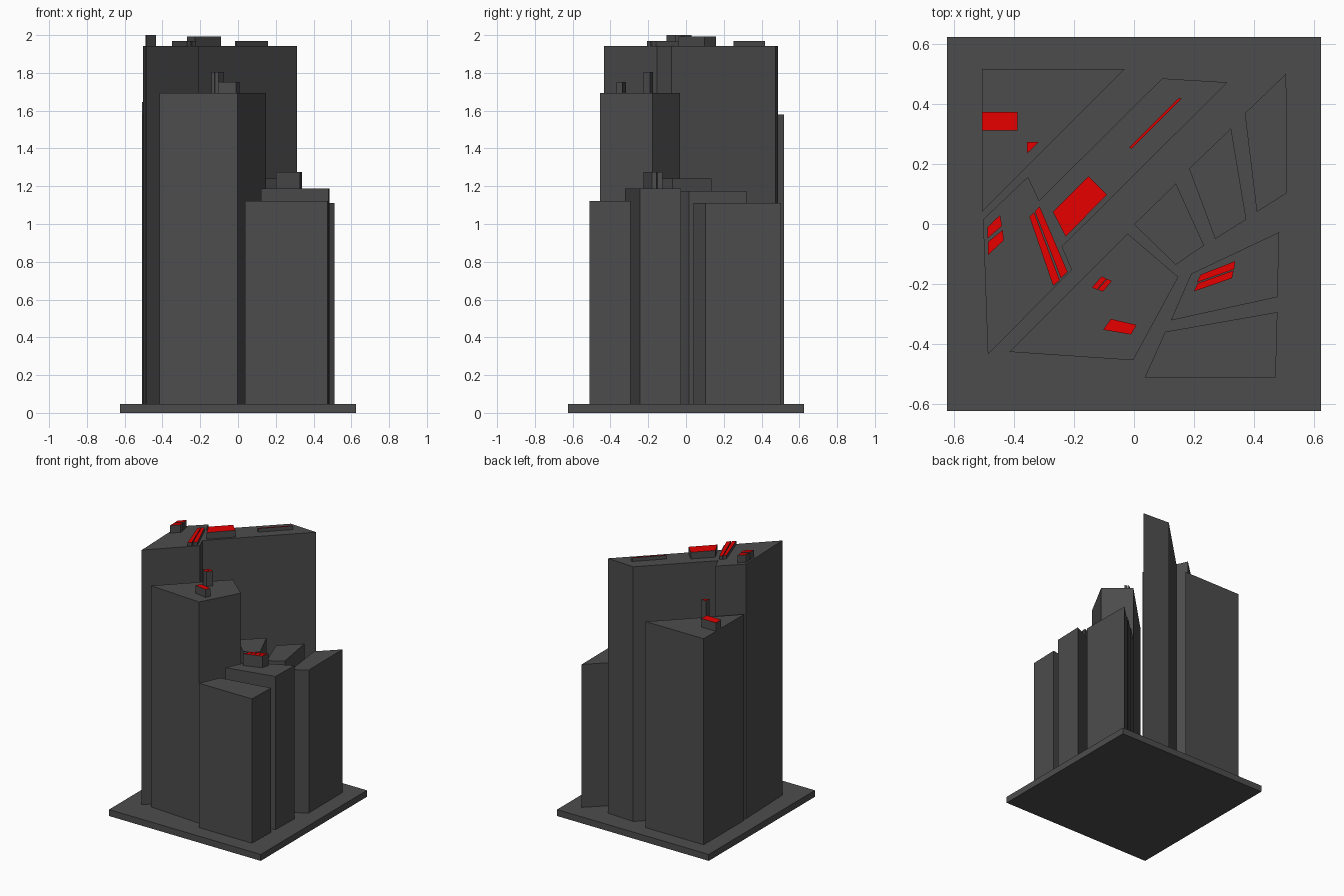
import bpy, bmesh

if "Cube" in bpy.data.objects:
    bpy.data.objects.remove(bpy.data.objects["Cube"])


def material(name, rgb):
    m = bpy.data.materials.new(name)
    m.diffuse_color = (*rgb, 1)
    m.use_nodes = True
    m.node_tree.nodes["Principled BSDF"].inputs["Base Color"].default_value = m.diffuse_color
    return m


GREY = material("dark grey", (0.073, 0.073, 0.073))
RED = material("red", (0.8, 0.0, 0.0))


def prism(name, outline, z0, z1, red_top=False):
    """Extrude a plan outline from z0 to z1; optionally paint the top red."""
    bm = bmesh.new()
    base = bm.faces.new([bm.verts.new((x, y, z0)) for x, y in outline])
    ext = bmesh.ops.extrude_face_region(bm, geom=[base])
    for v in ext["geom"]:
        if isinstance(v, bmesh.types.BMVert):
            v.co.z = z1
    # make sure the base cap is present, then face everything outward
    bmesh.ops.holes_fill(bm, edges=[e for e in bm.edges if e.is_boundary])
    bmesh.ops.recalc_face_normals(bm, faces=bm.faces)
    for f in bm.faces:
        f.material_index = int(red_top and f.normal.z > 0.9)
    me = bpy.data.meshes.new(name)
    bm.to_mesh(me)
    bm.free()
    me.materials.append(GREY)
    if red_top:
        me.materials.append(RED)
    ob = bpy.data.objects.new(name, me)
    bpy.context.collection.objects.link(ob)
    return ob


# Base plate
S, DECK = 0.6245, 0.048
prism("base_plate", [(-S, -S), (S, -S), (S, S), (-S, S)], 0, DECK)

# Towers: roof height and plan outline
towers = {
    "corner_tower": (1.581, [(-.508, .518), (-.031, .518), (-.508, .041)]),
    "main_tower": (1.943, [(-.504, .015), (-.354, .158), (-.317, .078), (.094, .486),
                           (.312, .473), (-.24, -.076), (-.207, -.153), (-.488, -.435)]),
    "front_tower": (1.694, [(-.416, -.427), (-.021, -.032), (.148, -.177), (-.003, -.455)]),
    "inner_block": (1.24, [(0, -.001), (.14, .135), (.234, -.072), (.139, -.136)]),
    "middle_block": (1.176, [(.184, .185), (.324, .319), (.375, .015), (.271, -.05)]),
    "outer_block": (1.112, [(.37, .369), (.508, .502), (.511, .104), (.41, .04)]),
    "side_block": (1.188, [(.191, -.166), (.485, -.027), (.479, -.244), (.123, -.322)]),
    "front_block": (1.122, [(.104, -.36), (.479, -.294), (.473, -.512), (.036, -.512)]),
}
for name, (top, outline) in towers.items():
    prism(name, outline, DECK, top)

# Red-topped roof units: host tower, top height, plan outline
units = [
    ("corner_tower", 1.645, [(-.508, .313), (-.389, .313), (-.389, .374), (-.508, .374)]),
    ("corner_tower", 1.73, [(-.358, .274), (-.317, .274), (-.358, .235)]),
    ("main_tower", 1.993, [(-.271, .041), (-.152, .16), (-.09, .098), (-.228, -.042)]),
    ("main_tower", 1.97, [(-.017, .255), (.148, .419), (.16, .419), (-.007, .252)]),
    ("main_tower", 1.97, [(-.349, .024), (-.334, .04), (-.248, -.188), (-.27, -.206)]),
    ("main_tower", 1.97, [(-.331, .042), (-.315, .058), (-.222, -.159), (-.244, -.181)]),
    ("main_tower", 2.0, [(-.489, -.01), (-.447, .03), (-.441, -.007), (-.489, -.048)]),
    ("main_tower", 2.0, [(-.487, -.059), (-.438, -.02), (-.435, -.055), (-.487, -.103)]),
]
units += [
    ("front_tower", 1.805, [(-.141, -.212), (-.108, -.175), (-.092, -.182), (-.124, -.219)]),
    ("front_tower", 1.805, [(-.122, -.22), (-.09, -.183), (-.074, -.19), (-.103, -.225)]),
    ("front_tower", 1.753, [(-.103, -.353), (-.077, -.317), (.009, -.337), (-.01, -.369)]),
    ("side_block", 1.275, [(.21, -.195), (.223, -.169), (.338, -.124), (.334, -.151)]),
    ("side_block", 1.275, [(.2, -.225), (.213, -.198), (.333, -.155), (.327, -.181)]),
]
for i, (host, top, outline) in enumerate(units, 1):
    prism(f"roof_unit_{i}", outline, towers[host][0], top, red_top=True)
